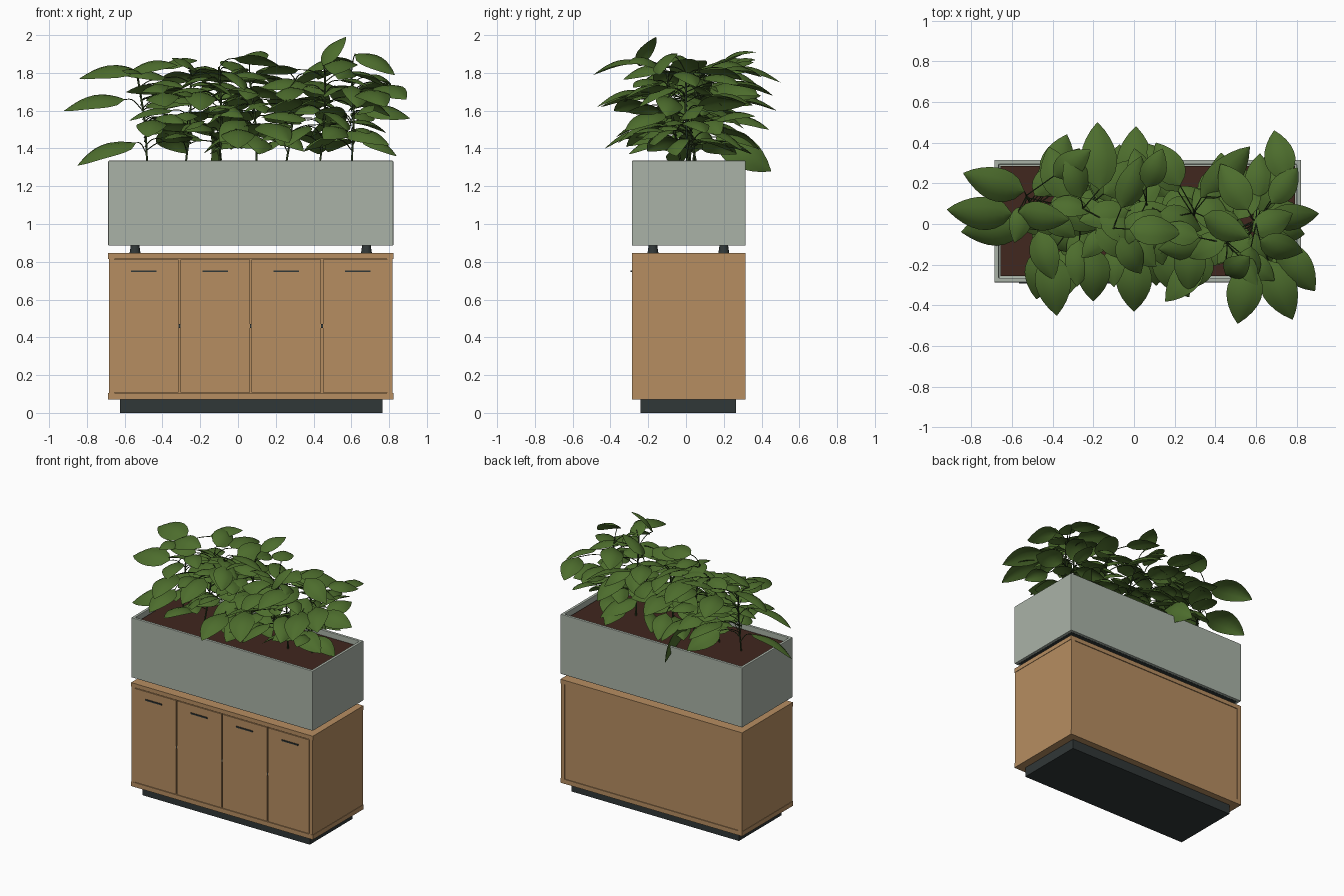
import bpy
import bmesh
import math
import random
from mathutils import Vector, Matrix

random.seed(5)
default = bpy.data.objects.get("Cube")
if default:
    bpy.data.objects.remove(default, do_unlink=True)


def material(name, red, green, blue):
    mat = bpy.data.materials.new(name)
    mat.use_nodes = True
    colour = (red, green, blue, 1)
    mat.diffuse_color = colour
    shader = next(n for n in mat.node_tree.nodes if n.type == 'BSDF_PRINCIPLED')
    shader.inputs["Base Color"].default_value = colour
    shader.inputs["Roughness"].default_value = 0.7
    return mat


WOOD = material("oak wood", .47, .27, .12)
STONE = material("grey green planter", .4, .45, .39)
DARK = material("charcoal", .03, .038, .038)
SOIL = material("brown soil", .052, .02, .013)
LEAF = material("leaf green", .074, .153, .026)
STEM = material("stem dark green", .03, .055, .016)


def finish(name, bm, mat, smooth=False):
    mesh = bpy.data.meshes.new(name)
    bm.to_mesh(mesh)
    bm.free()
    mesh.materials.append(mat)
    for poly in mesh.polygons:
        poly.use_smooth = smooth
    obj = bpy.data.objects.new(name, mesh)
    bpy.context.collection.objects.link(obj)
    return obj


def box_mesh(low, high):
    low, high = Vector(low), Vector(high)
    bm = bmesh.new()
    place = Matrix.Translation((low + high) / 2) @ Matrix.Diagonal((*(high - low), 1))
    bmesh.ops.create_cube(bm, size=1, matrix=place)
    return bm


def box(name, low, high, mat):
    return finish(name, box_mesh(low, high), mat)


# Cabinet extents
X0, X1, Y0, Y1 = -.687, .822, -.287, .315
Z0, Z1, Z2, Z3 = .07, .104, .816, .847
BOARD = .03

# Cabinet: plinth, boards, inner carcass and recessed back
box("plinth", (X0 + .062, Y0 + .047, 0), (X1 - .058, Y1 - .05, Z0), DARK)
box("bottom_board", (X0, Y0, Z0), (X1, Y1, Z1), WOOD)
box("top_board", (X0, Y0, Z2), (X1, Y1, Z3), WOOD)
for side, x in (("right", X0 + .003), ("left", X1 - BOARD - .003)):
    box(side + "_side_board", (x, Y0 + .001, Z1), (x + BOARD, Y1, Z2), WOOD)
box("cabinet_body", (X0 + BOARD, Y0 + .03, Z1), (X1 - BOARD, Y1 - .006, Z2), WOOD)

# Four doors between the side boards, with slot handles and small latches
step = (X1 - X0) / 4
for i in range(4):
    a = X0 + i * step
    b = a + step
    left = a + (.005 if i else BOARD)
    right = b - (.005 if i < 3 else BOARD)
    box(f"door_{i + 1}", (left, Y0, Z1 + .004), (right, Y0 + .02, Z2 - .005), WOOD)
    mid = (a + b) / 2
    box(f"handle_{i + 1}", (mid - .068, Y0 - .006, .745), (mid + .068, Y0, .755), DARK)
    if i < 3:
        box(f"latch_{i + 1}", (b - .005, Y0 + .004, .45), (b + .005, Y0 + .02, .47), DARK)

# Tapered feet and base plate under the planter
for x in (-.545, .68):
    for y in (-.175, .2):
        bm = bmesh.new()
        bmesh.ops.create_cone(bm, cap_ends=True, segments=20, radius1=.029, radius2=.022,
                              depth=.046, matrix=Matrix.Translation((x, y, .868)))
        finish("planter_foot", bm, DARK)
box("planter_base_plate", (X0 + .02, Y0 + .02, .885), (X1 - .02, Y1 - .02, .89), DARK)

# Planter: open trough with a flat rim and upright inner walls
bm = box_mesh((X0, Y0, .886), (X1, Y1, 1.335))
top = max(bm.faces, key=lambda f: f.calc_center_median().z)
bmesh.ops.inset_region(bm, faces=[top], thickness=.03)
well = bmesh.ops.extrude_discrete_faces(bm, faces=[top])["faces"][0]
bmesh.ops.translate(bm, verts=well.verts, vec=(0, 0, -.1))
bmesh.ops.recalc_face_normals(bm, faces=bm.faces)
trough = finish("planter_trough", bm, STONE)
rounding = trough.modifiers.new("soft edges", 'BEVEL')
rounding.width = .004
rounding.segments = 2
box("soil", (X0 + .03, Y0 + .03, 1.24), (X1 - .03, Y1 - .03, 1.3), SOIL)

# Stem curves share one object
stem_data = bpy.data.curves.new("stems", 'CURVE')
stem_data.dimensions = '3D'
stem_data.bevel_depth = .005
stem_data.bevel_resolution = 1
stem_data.resolution_u = 4
stem_data.materials.append(STEM)
stems = bpy.data.objects.new("stems", stem_data)
bpy.context.collection.objects.link(stems)


def add_stem(points, thickness):
    spline = stem_data.splines.new('BEZIER')
    spline.bezier_points.add(len(points) - 1)
    for bez, p in zip(spline.bezier_points, points):
        bez.co = p
        bez.radius = thickness
        bez.handle_left_type = bez.handle_right_type = 'AUTO'


leaves = bmesh.new()


def add_leaf(base, tip, roll):
    """Pointed oval sheet, arched along its length and folded at the midrib."""
    axis = tip - base
    length = axis.length
    along = axis.normalized()
    across = along.cross(Vector((0, 0, 1))).normalized()
    across = Matrix.Rotation(roll, 3, along) @ across
    up = across.cross(along)
    half = min(.09, .3 * length)
    rows = []
    for i in range(9):
        t = i / 8
        w = half * math.sin(math.pi * t ** .8) ** .8 if 0 < i < 8 else .002
        arch = length * .14 * math.sin(math.pi * t)
        row = []
        for s in (-1, -.5, 0, .5, 1):
            droop = w * .32 * abs(s) ** 1.6
            row.append(leaves.verts.new(base + axis * t + across * (w * s) + up * (arch - droop)))
        rows.append(row)
    for r, n in zip(rows, rows[1:]):
        for j in range(4):
            leaves.faces.new((r[j], r[j + 1], n[j + 1], n[j]))


# Main stems: foot x, foot y, tip x, tip y, tip z
plants = []
for fx, fy, tx, ty, tz in ((-.48, .03, -.53, .14, 1.77), (-.28, 0, -.25, .08, 1.8),
                           (-.1, .06, -.1, -.02, 1.83), (.1, 0, .06, .1, 1.78),
                           (.25, .02, .3, .06, 1.77), (.43, -.02, .46, -.1, 1.8),
                           (.6, .02, .6, 0, 1.8)):
    foot, tip = Vector((fx, fy, 1.29)), Vector((tx, ty, tz))
    plants.append((foot, tip))
    add_stem([foot, foot.lerp(tip, .5) + Vector((.012, -.01, 0)), tip], 1.1)


def leaf_on_plant(base, tip, roll):
    foot, top = min(plants, key=lambda p: (p[0].lerp(p[1], .5) - base).xy.length)
    t = max(.1, min(1, (base.z - .05 - foot.z) / (top.z - foot.z)))
    node = foot.lerp(top, t)
    add_stem([node, node.lerp(base, .55) + Vector((0, 0, .02)), base], .55)
    add_leaf(base, tip, roll)


# Outer leaves: base, then tip; sideways ones lean their faces to the front
for bx, by, bz, tx, ty, tz in (
        (-.6, .05, 1.66, -.92, .07, 1.6), (-.54, .16, 1.81, -.84, .25, 1.77),
        (-.54, 0, 1.43, -.85, -.04, 1.31), (-.41, -.15, 1.68, -.38, -.45, 1.62),
        (-.44, -.12, 1.55, -.48, -.37, 1.46), (.57, -.21, 1.86, .51, -.49, 1.79),
        (.66, -.18, 1.7, .78, -.47, 1.62), (.72, -.1, 1.72, .89, -.33, 1.66),
        (.66, .03, 1.6, .91, .05, 1.56), (.74, .22, 1.75, .69, .46, 1.68),
        (-.17, .17, 1.82, -.18, .5, 1.75), (0, .17, 1.66, .01, .48, 1.6),
        (-.42, .18, 1.56, -.33, .44, 1.5), (.06, .18, 1.85, .14, .37, 1.91),
        (.33, .13, 1.72, .57, .38, 1.68), (0, -.15, 1.5, 0, -.43, 1.4),
        (.12, -.1, 1.53, .27, -.36, 1.43), (.45, -.25, 1.84, .57, -.16, 1.99),
        (-.57, .06, 1.81, -.32, .02, 1.84), (.62, -.08, 1.9, .83, -.14, 1.79),
        (.65, -.03, 1.45, .84, -.05, 1.36), (-.2, -.12, 1.7, -.2, -.38, 1.6),
        (-.34, .12, 1.72, -.42, .38, 1.66)):
    lean = .45 * max(-1, min(1, (tx - bx) / .25))
    leaf_on_plant(Vector((bx, by, bz)), Vector((tx, ty, tz)), lean + random.uniform(-.1, .1))

# One leaf hangs edge-on over the back rim
leaf_on_plant(Vector((-.13, .16, 1.46)), Vector((-.14, .45, 1.28)), 1.3)


def allowed(tip):
    corner = tip.x < -.42 and not -.12 < tip.y < .16
    clearing = .14 < tip.x < .42 and tip.y > .2
    return -.72 < tip.x < .85 and abs(tip.y - .01) < .4 and not corner and not clearing


# Inner foliage spirals round each stem
for foot, top in plants:
    angle = random.uniform(0, math.tau)
    for k in range(17):
        for attempt in range(12):
            angle += 2.4 + random.uniform(-.3, .3)
            out = Vector((math.cos(angle), math.sin(angle), 0))
            t = .2 + .8 * k / 16
            node = foot.lerp(top, t)
            base = node + out * random.uniform(.04, .17) + Vector((0, 0, random.uniform(.02, .06)))
            length = random.uniform(.18, .28)
            fall = random.uniform(-.12, .02) + (.05 if k > 14 else 0)
            tip = base + out * length + Vector((0, 0, fall))
            tip.z = max(1.37, tip.z)
            if allowed(tip):
                add_stem([node, node.lerp(base, .5) + Vector((0, 0, .015)), base], .55)
                add_leaf(base, tip, random.uniform(-.55, .55))
                break

finish("leaves", leaves, LEAF, smooth=True)
